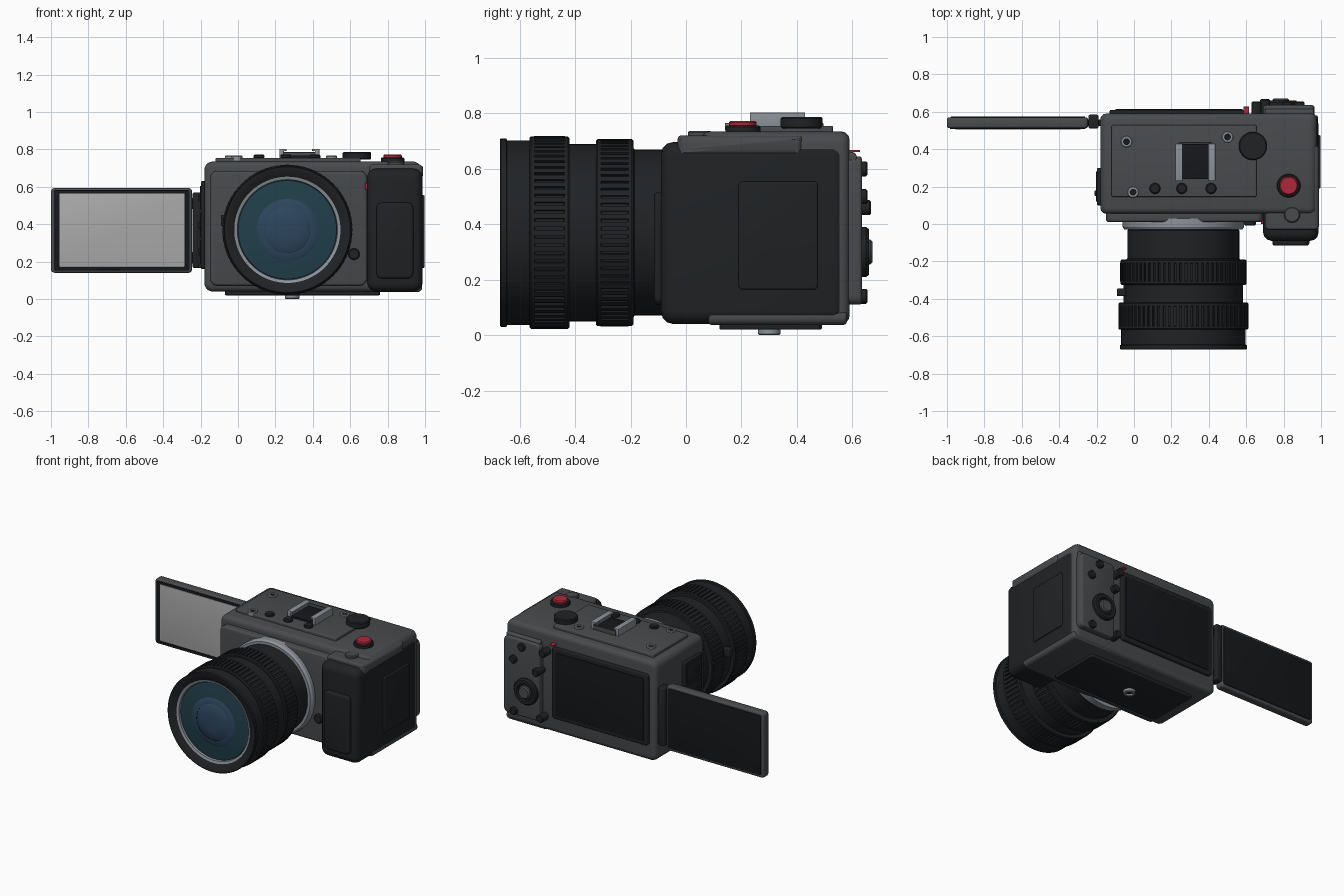
import bpy, bmesh, math
from mathutils import Vector, Matrix

if "Cube" in bpy.data.objects:
    bpy.data.objects.remove(bpy.data.objects["Cube"])


def mat(name, r, g, b):
    m = bpy.data.materials.new(name)
    m.diffuse_color = (r, g, b, 1)
    m.use_nodes = True
    m.node_tree.nodes["Principled BSDF"].inputs["Base Color"].default_value = m.diffuse_color
    return m


GREY = mat("body_grey", .065, .07, .075)
BLACK = mat("rubber_black", .014, .016, .018)
GLOSS = mat("screen_black", .008, .009, .011)
SILVER = mat("silver", .26, .29, .32)
RED = mat("red", .45, .02, .04)
TEAL = mat("lens_teal", .015, .05, .07)
BLUE = mat("lens_blue", .025, .06, .11)
PALE = mat("screen_pale", .42, .42, .42)


def finish(name, bm, m):
    bmesh.ops.recalc_face_normals(bm, faces=bm.faces)
    me = bpy.data.meshes.new(name)
    bm.to_mesh(me)
    bm.free()
    me.materials.append(m)
    ob = bpy.data.objects.new(name, me)
    bpy.context.collection.objects.link(ob)
    bpy.ops.object.select_all(action='DESELECT')
    bpy.context.view_layer.objects.active = ob
    ob.select_set(True)
    bpy.ops.object.shade_smooth_by_angle(angle=math.radians(32))
    return ob


def box(name, x, y, z, m, axis=None, r=0, e=.006):
    """Box from ranges; corners along one axis rounded by r, other edges by e."""
    bm = bmesh.new()
    bmesh.ops.create_cube(bm, size=1)
    for v in bm.verts:
        v.co = Vector([(a + b) / 2 + c * (b - a) for (a, b), c in zip((x, y, z), v.co)])
    if axis is not None and r:
        along = [ed for ed in bm.edges
                 if abs((ed.verts[0].co - ed.verts[1].co).normalized()[axis]) > .9]
        bmesh.ops.bevel(bm, geom=along, offset=r, segments=5, profile=.5, affect='EDGES')
    if e:
        bm.normal_update()
        sharp = [ed for ed in bm.edges if ed.calc_face_angle(0) > math.radians(40)]
        bmesh.ops.bevel(bm, geom=sharp, offset=e, segments=3, profile=.5, affect='EDGES')
    return finish(name, bm, m)


def lathe(name, profile, centre, axis, m, n=64):
    """Revolve (radius, position) points about an axis through centre."""
    bm = bmesh.new()
    rings = []
    for r, h in profile:
        ring = []
        for i in range(1 if r == 0 else n):
            a = 2 * math.pi * i / n
            c, s = r * math.cos(a), r * math.sin(a)
            p = {'y': (c, h, s), 'z': (c, s, h)}[axis]
            ring.append(bm.verts.new(Vector(p) + Vector(centre)))
        rings.append(ring)
    for A, B in zip(rings, rings[1:]):
        for i in range(n):
            quad = [A[i % len(A)], A[(i + 1) % len(A)], B[(i + 1) % len(B)], B[i % len(B)]]
            bm.faces.new(list(dict.fromkeys(quad)))
    return finish(name, bm, m)


def knob(name, centre, r, a, b, axis, m, c=.006):
    """Solid disc from a to b along the axis with softened rims."""
    lathe(name, [(0, a), (r - c, a), (r, a + c), (r, b - c), (r - c, b), (0, b)],
          centre, axis, m, 40)


# Main body and front plate
box("body", (-.18, .98), (.055, .59), (.04, .735), GREY, 1, .045, .03)
box("front_plate", (-.15, .69), (.01, .10), (.07, .685), GREY, 1, .04, .015)
box("top_plate", (-.12, .655), (.145, .53), (.72, .755), GREY, 2, .01)

# Grip with its pad, side door and grey trims
box("grip", (.69, .987), (-.09, .575), (.04, .697), BLACK, 1, .05, .045)
box("grip_pad", (.74, .937), (-.115, -.06), (.11, .515), BLACK, 1, .03, .012)
box("grip_top_trim", (.70, .99), (-.03, .42), (.645, .72), GREY, 0, .012, .025)
box("grip_bottom_trim", (.66, .985), (.08, .58), (.037, .09), GREY, 1, .025, .012)
box("side_door", (.97, .997), (.19, .475), (.165, .555), BLACK, 0, .015)

# Top shoe: floor, rails, lips
box("shoe_floor", (.23, .43), (.24, .425), (.75, .768), GLOSS, e=.002)
for s, n in ((-1, "left"), (1, "right")):
    x = .328 + s * .095
    box("shoe_rail_" + n, (x - .012, x + .012), (.23, .43), (.75, .803), SILVER, e=.003)
    x = .328 + s * .086
    box("shoe_lip_" + n, (x - .018, x + .018), (.23, .43), (.79, .803), SILVER, e=.003)
box("shoe_stop", (.24, .415), (.425, .435), (.75, .785), GREY, e=.002)

# Top controls
knob("mode_dial", (.636, .417, 0), .076, .745, .787, 'z', BLACK)
knob("shutter_collar", (.827, .205, 0), .063, .725, .757, 'z', BLACK)
knob("shutter_button", (.827, .205, 0), .05, .75, .773, 'z', RED)
knob("front_button", (.845, .05, 0), .043, .70, .737, 'z', GREY)
for i, (x, y) in enumerate(((-.04, .44), (.5, .465), (-.005, .17))):
    lathe(f"thread_ring_{i}", [(.018, .74), (.03, .74), (.03, .763), (.027, .766),
                               (.018, .766), (.018, .74)], (x, y, 0), 'z', SILVER, 32)
    knob(f"thread_hole_{i}", (x, y, 0), .02, .74, .758, 'z', GLOSS, .002)
for i, x in enumerate((.112, .255, .412)):
    knob(f"top_button_{i}", (x, .19, 0), .029, .75, .773, 'z', BLACK)

# Lens, built about its axis
LC = (.264, 0, .37)
lathe("mount_ring", [(.20, .03), (.325, .03), (.325, -.015), (.315, -.03), (.20, -.03)],
      LC, 'y', SILVER, 96)
lathe("lens_barrel", [
    (.2, .0), (.29, -.025), (.299, -.035), (.299, -.185), (.32, -.20), (.32, -.42),
    (.333, -.43), (.333, -.645), (.340, -.648), (.340, -.667), (.336, -.671),
    (.325, -.671), (.283, -.645), (.283, -.60)], LC, 'y', BLACK, 96)


def grip_ring(name, a, b, r, n):
    """Focus or zoom ring with ribs around it."""
    lathe(name, [(.29, a), (r - .006, a), (r, a + .006), (r, a + .018), (r - .008, a + .02),
                 (r - .008, b - .02), (r, b - .018), (r, b - .006), (r - .006, b), (.29, b)],
          LC, 'y', BLACK, 96)
    bm = bmesh.new()
    for i in range(n):
        m = (Matrix.Translation(LC) @ Matrix.Rotation(2 * math.pi * i / n, 4, 'Y')
             @ Matrix.Translation((r - .008, (a + b) / 2, 0))
             @ Matrix.Diagonal((.018, b - a - .034, 4 * r / n, 1)))
        bmesh.ops.create_cube(bm, size=1, matrix=m)
    finish(name + "_ribs", bm, BLACK)


grip_ring("focus_ring", -.565, -.42, .347, 72)
grip_ring("zoom_ring", -.325, -.19, .337, 72)
lathe("lens_inner_ring", [(.284, -.62), (.284, -.65), (.268, -.645), (.264, -.62)],
      LC, 'y', SILVER, 96)
lathe("front_glass", [(.268, -.625), (.263, -.634), (.21, -.642), (.165, -.646)],
      LC, 'y', TEAL, 96)
lathe("middle_glass", [(.168, -.644), (.16, -.650), (.125, -.654)], LC, 'y', BLUE)
lathe("centre_glass", [(.125, -.652), (.118, -.657), (.06, -.664), (0, -.666)], LC, 'y', BLUE)
box("lens_switch", (-.092, -.04), (-.385, -.345), (.39, .45), BLACK)
knob("lens_release", (.62, 0, .24), .031, -.008, .03, 'y', BLACK)
box("front_lamp", (.68, .692), (.0, .06), (.585, .62), RED, e=.002)

# Rear screen
box("rear_frame", (-.13, .61), (.57, .61), (.15, .645), BLACK, 1, .02)
box("rear_glass", (-.10, .58), (.60, .616), (.18, .615), GLOSS, 1, .01, .003)
box("rear_lamp", (.585, .615), (.58, .627), (.66, .668), RED, e=.001)

# Rear control pod
box("rear_pod", (.69, .965), (.57, .635), (.11, .645), GREY, 1, .03, .012)
for i, (x, z) in enumerate(((.82, .6), (.885, .5), (.655, .60), (.70, .46),
                            (.88, .14), (.675, .14))):
    knob(f"rear_button_{i}", (x, 0, z), .027, .58, .655 if i != 3 else .668, 'y', BLACK)
lathe("control_wheel", [(.0, .62), (.09, .62), (.09, .65), (.082, .66), (.06, .66),
                        (.055, .65), (0, .65)], (.785, 0, .30), 'y', BLACK)
knob("wheel_centre", (.785, 0, .30), .045, .64, .672, 'y', GREY, .008)

# Rear thumb rest and shoulder edge on top
box("thumb_ledge", (.70, .96), (.56, .615), (.61, .66), GREY, 0, .015)

# Flip-out screen on the left with hinge
box("flip_screen_shell", (-1, -.245), (.512, .57), (.14, .593), GREY, 1, .02, .012)
box("flip_front_border", (-.985, -.258), (.508, .53), (.153, .582), GLOSS, 1, .012, .002)
box("flip_front_glass", (-.955, -.285), (.505, .53), (.172, .565), PALE, 1, .004, .001)
box("flip_back_glass", (-.98, -.262), (.55, .575), (.16, .575), GLOSS, 1, .012, .003)
box("hinge", (-.243, -.19), (.51, .585), (.165, .57), BLACK, 1, .01, .01)
for i, z in enumerate((.22, .51)):
    box(f"hinge_arm_{i}", (-.27, -.17), (.525, .56), (z - .03, z + .03), BLACK)

# Left side port doors
box("port_panel", (-.198, -.17), (.10, .30), (.16, .63), BLACK, 0, .015)
for i in range(3):
    z = .19 + i * .145
    box(f"port_door_{i}", (-.204, -.18), (.12, .28), (z, z + .125), BLACK, 0, .012, .004)
    box(f"port_tab_{i}", (-.21, -.19), (.15, .18), (z + .04, z + .08), BLACK, e=.003)

# Base plate and tripod socket
box("base_plate", (-.07, .76), (.12, .49), (.02, .06), BLACK, 2, .02)
lathe("tripod_socket", [(.022, .03), (.022, 0), (.035, 0), (.04, .005), (.04, .03)],
      (.29, .30, 0), 'z', SILVER, 40)
knob("tripod_hole", (.29, .30, 0), .024, .012, .03, 'z', GLOSS, .002)
